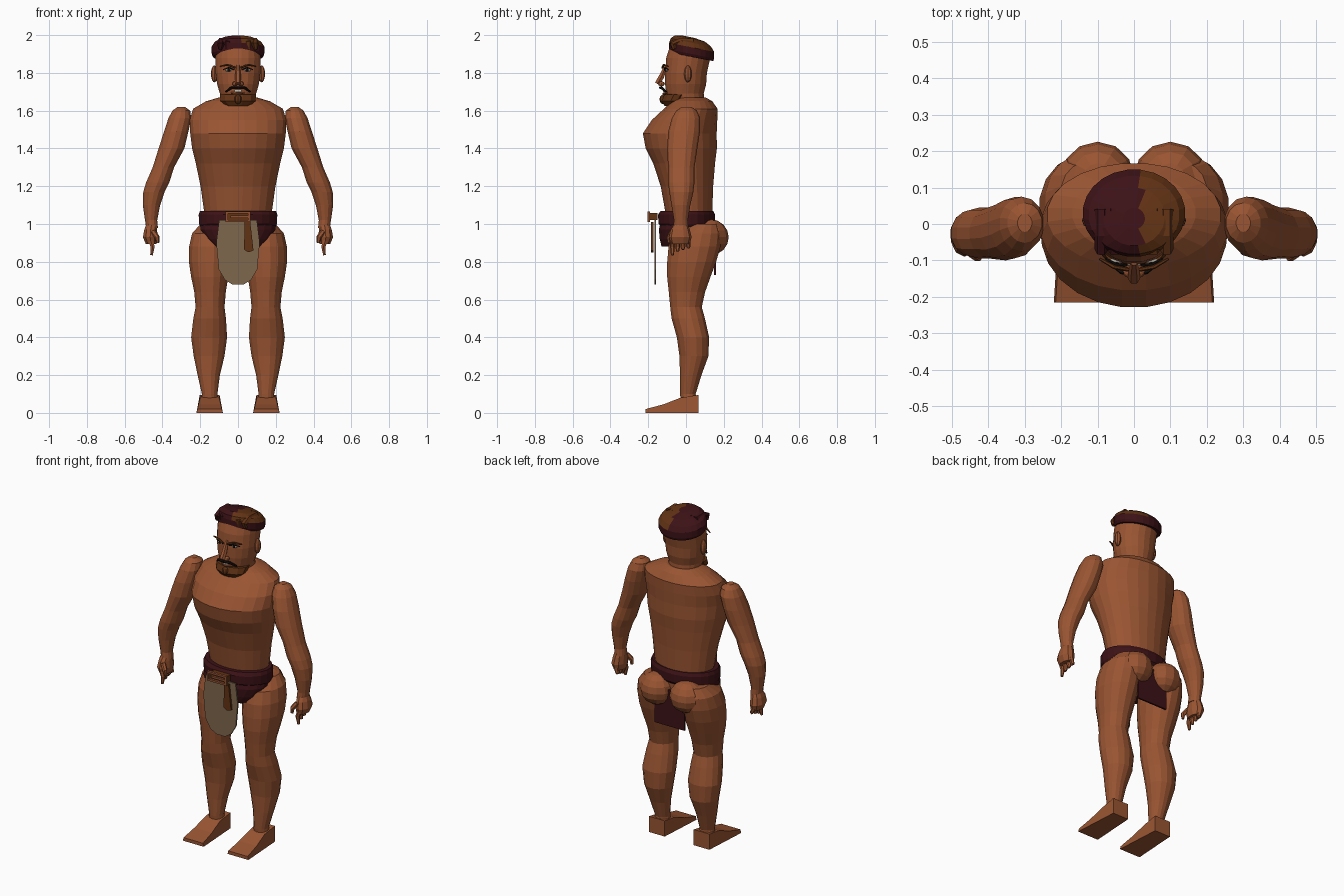
import bpy, bmesh, math
from mathutils import Vector

if "Cube" in bpy.data.objects:
    bpy.data.objects.remove(bpy.data.objects["Cube"], do_unlink=True)


def material(name, rgb):
    m = bpy.data.materials.new(name)
    m.use_nodes = True
    m.diffuse_color = (*rgb, 1)
    bsdf = m.node_tree.nodes["Principled BSDF"]
    bsdf.inputs["Base Color"].default_value = (*rgb, 1)
    bsdf.inputs["Roughness"].default_value = 0.8
    return m


SKIN = material("tan skin", (0.32, 0.09, 0.032))
MAROON = material("dark maroon", (0.045, 0.006, 0.008))
BROWN = material("hair brown", (0.12, 0.032, 0.007))
LINEN = material("drab linen", (0.21, 0.135, 0.075))
COPPER = material("copper", (0.28, 0.08, 0.03))
BLACK = material("black", (0.008, 0.005, 0.004))
WHITE = material("off white", (0.6, 0.55, 0.45))


def finish(name, bm, *mats):
    bmesh.ops.recalc_face_normals(bm, faces=bm.faces[:])
    me = bpy.data.meshes.new(name)
    bm.to_mesh(me)
    bm.free()
    for m in mats:
        me.materials.append(m)
    ob = bpy.data.objects.new(name, me)
    bpy.context.collection.objects.link(ob)
    return ob


def loft(name, rings, mat, sides=16, side=1):
    """Closed skin through horizontal ellipses (x, y, z, rx, ry)."""
    bm = bmesh.new()
    loops = []
    for x, y, z, rx, ry in rings:
        angles = [math.tau * (i + 0.5) / sides for i in range(sides)]
        loops.append([bm.verts.new((side * (x + rx * math.cos(a)), y + ry * math.sin(a), z))
                      for a in angles])
    for a, b in zip(loops, loops[1:]):
        for i in range(sides):
            j = (i + 1) % sides
            bm.faces.new((a[i], a[j], b[j], b[i]))
    bm.faces.new(loops[0])
    bm.faces.new(loops[-1])
    return finish(name, bm, mat)


def prism(name, outline, mat, start, end, axis="y"):
    """Extrude an outline along y (xz points) or along x (yz points)."""
    bm = bmesh.new()
    ends = []
    for d in (start, end):
        ends.append([bm.verts.new((p, d, q) if axis == "y" else (d, p, q)) for p, q in outline])
    n = len(outline)
    for i in range(n):
        j = (i + 1) % n
        bm.faces.new((ends[0][i], ends[0][j], ends[1][j], ends[1][i]))
    bm.faces.new(ends[0])
    bm.faces.new(ends[1])
    return finish(name, bm, mat)


def plate(name, x0, x1, z0, z1, mat, start, end):
    return prism(name, [(x0, z0), (x1, z0), (x1, z1), (x0, z1)], mat, start, end)


def ball(name, center, radii, mat, segs=12):
    bm = bmesh.new()
    bmesh.ops.create_uvsphere(bm, u_segments=segs, v_segments=8, radius=1)
    for v in bm.verts:
        v.co = Vector(c + r * k for c, r, k in zip(center, radii, v.co))
    return finish(name, bm, mat)


def tube(name, points, radius, mat):
    """Tapered tube along a path, converted to a mesh."""
    cu = bpy.data.curves.new(name, "CURVE")
    cu.dimensions = "3D"
    cu.bevel_depth = radius
    cu.bevel_resolution = 1
    cu.use_fill_caps = True
    sp = cu.splines.new("POLY")
    sp.points.add(len(points) - 1)
    for k, p in enumerate(points):
        sp.points[k].co = (*p, 1)
        sp.points[k].radius = 0.6 if k == len(points) - 1 else 1
    tmp = bpy.data.objects.new(name, cu)
    me = bpy.data.meshes.new_from_object(tmp)
    bpy.data.objects.remove(tmp)
    me.materials.clear()
    me.materials.append(mat)
    for f in me.polygons:
        f.use_smooth = False
    ob = bpy.data.objects.new(name, me)
    bpy.context.collection.objects.link(ob)
    return ob


# Torso and head
loft("torso", [(0, .02, .95, .16, .12), (0, .015, 1.06, .18, .125), (0, .005, 1.2, .2, .14),
               (0, -.01, 1.32, .225, .165), (0, -.025, 1.4, .245, .19), (0, -.033, 1.48, .255, .197),
               (0, -.008, 1.55, .258, .175), (0, .025, 1.61, .24, .143), (0, .03, 1.65, .17, .11),
               (0, .025, 1.67, .1, .08)], SKIN, 24)
loft("head", [(0, .02, 1.62, .09, .08), (0, -.005, 1.69, .097, .1), (0, -.002, 1.74, .112, .11),
              (0, 0, 1.8, .12, .112), (0, .012, 1.88, .122, .118), (0, .02, 1.93, .12, .11)], SKIN, 20)

# Limbs, mirrored
for side, label in ((1, "left"), (-1, "right")):
    loft(label + "_leg", [(.15, .015, .07, .045, .045), (.15, .01, .1, .042, .042),
                          (.155, .025, .2, .06, .058), (.153, .042, .3, .083, .078),
                          (.153, .037, .4, .097, .087), (.15, .012, .5, .088, .09),
                          (.148, 0, .56, .078, .085), (.148, .005, .64, .085, .098),
                          (.15, .015, .72, .1, .117), (.15, .03, .8, .112, .132),
                          (.148, .045, .88, .113, .14), (.145, .06, .95, .1, .13),
                          (.13, .09, 1.0, .07, .08)], SKIN, 16, side)
    ball(label + "_buttock", (side * .1, .13, .93), (.1, .096, .095), SKIN)
    foot = prism(label + "_foot", [(.065, 0), (.065, .095), (-.03, .08), (-.12, .045),
                                   (-.215, .02), (-.215, 0)], SKIN, side * .1, side * .2, "x")
    for v in foot.data.vertices:
        spread = 1.4 - 5 * v.co.z if v.co.y < 0 else 1.05
        v.co.x = side * .15 + (v.co.x - side * .15) * max(spread, 1)
    loft(label + "_arm", [(.455, -.027, .98, .032, .04), (.46, -.027, 1.02, .033, .037),
                          (.458, -.027, 1.1, .047, .05), (.445, -.025, 1.17, .058, .064),
                          (.425, -.025, 1.22, .063, .07), (.395, -.025, 1.3, .058, .07),
                          (.352, -.02, 1.4, .07, .08), (.327, -.01, 1.49, .066, .084),
                          (.308, 0, 1.56, .062, .075), (.3, .003, 1.6, .048, .055),
                          (.3, .003, 1.62, .02, .025)], SKIN, 14, side)
    loft(label + "_palm", [(.46, -.03, .895, .03, .05), (.465, -.03, .93, .04, .06),
                           (.462, -.03, .97, .036, .05), (.457, -.027, 1.0, .03, .036)], SKIN, 10, side)
    for k, low in enumerate((.835, .855, .865, .875)):
        y = -.072 + k * .028
        tube(label + "_finger", [(side * .465, y, .92), (side * .452, y, .88),
                                 (side * .458, y, low)], .013, SKIN)
    tube(label + "_thumb", [(side * .45, -.075, .96), (side * .428, -.09, .93),
                            (side * .425, -.088, .9)], .014, SKIN)
    # Face halves
    ball(label + "_ear", (side * .125, .01, 1.795), (.018, .02, .045), SKIN, 8)
    tube(label + "_brow", [(side * .015, -.125, 1.828), (side * .055, -.118, 1.843),
                           (side * .095, -.095, 1.835)], .006, BROWN)
    ball(label + "_eye", (side * .048, -.101, 1.815), (.02, .008, .008), WHITE, 8)
    ball(label + "_pupil", (side * .048, -.107, 1.815), (.008, .005, .008), BLACK, 8)
    tube(label + "_eyelid", [(side * .02, -.113, 1.816), (side * .048, -.112, 1.828),
                             (side * .078, -.094, 1.818)], .004, BLACK)
    tube(label + "_moustache", [(0, -.135, 1.722), (side * .035, -.13, 1.722),
                                (side * .065, -.105, 1.7)], .008, BLACK)
    ball(label + "_nostril", (side * .016, -.13, 1.742), (.014, .018, .013), SKIN, 8)

# Nose, mouth and beard
tube("nose", [(0, -.152, 1.742), (0, -.13, 1.78), (0, -.105, 1.84)], .016, SKIN)
plate("teeth", -.018, .018, 1.7, 1.712, WHITE, -.122, -.1)
tube("lower_lip", [(-.035, -.1, 1.694), (0, -.118, 1.69), (.035, -.1, 1.694)], .007, SKIN)
loft("beard", [(0, -.075, 1.625, .065, .04), (0, -.065, 1.65, .095, .065),
               (0, -.045, 1.685, .1, .072)], BROWN, 12)
ball("beard_tuft", (0, -.122, 1.66), (.02, .018, .025), BROWN, 8)

# Headscarf cap: maroon band, crown split into two colours
cap = loft("cap", [(0, .03, 1.885, .132, .115), (0, .03, 1.9, .14, .12), (0, .03, 1.935, .141, .12),
                   (0, .025, 1.96, .125, .108), (0, .02, 1.98, .085, .08),
                   (0, .015, 1.988, .03, .03)], MAROON, 24)
cap.data.materials.append(BROWN)
for f in cap.data.polygons:
    f.material_index = int(f.center.x > .015 and f.center.z > 1.94)
for v in cap.data.vertices:
    v.co.z -= .2 * (v.co.y - .03)
for k in range(6):
    x = -.09 + k * .036
    tube("cap_curl", [(x, .04, 1.965), (x, -.03, 1.982 - abs(x) * .15), (x, -.07, 1.965 - abs(x) * .15),
                      (x * 1.05, -.08 + abs(x) * .2, 1.925)], .019, BROWN if x > .01 else MAROON)

# Waist cloth, belt and hanging panels
loft("waist_cloth", [(0, -.075, .88, .12, .055), (0, -.05, .92, .165, .09),
                     (0, -.02, .97, .2, .125), (0, .0, 1.02, .2, .135)], MAROON, 20)
loft("belt", [(0, .005, .985, .2, .135), (0, .003, 1.0, .208, .15), (0, .003, 1.05, .21, .152),
              (0, .005, 1.07, .203, .14), (0, .005, 1.07, .15, .1)], MAROON, 24)
half = [(.1, 1.02), (.115, .9), (.102, .76), (.07, .705), (.03, .68)]
prism("apron", half + [(-x, z) for x, z in reversed(half)], LINEN, -.168, -.158)
plate("back_flap", -.1, .1, .73, .95, MAROON, .148, .158)
prism("strap", [(.035, 1.01), (.065, 1.01), (.082, .86), (.055, .85), (.032, .865)],
      BROWN, -.184, -.172)

# Buckle frame with its bar
for z in (1.01, 1.055):
    plate("buckle_rail", -.065, .065, z, z + .012, COPPER, -.205, -.19)
for x in (-.065, .053):
    plate("buckle_post", x, x + .012, 1.01, 1.067, COPPER, -.205, -.19)
plate("buckle_backing", -.055, .055, 1.02, 1.057, BROWN, -.192, -.15)
plate("buckle_tongue", -.04, .06, 1.032, 1.044, COPPER, -.204, -.19)
